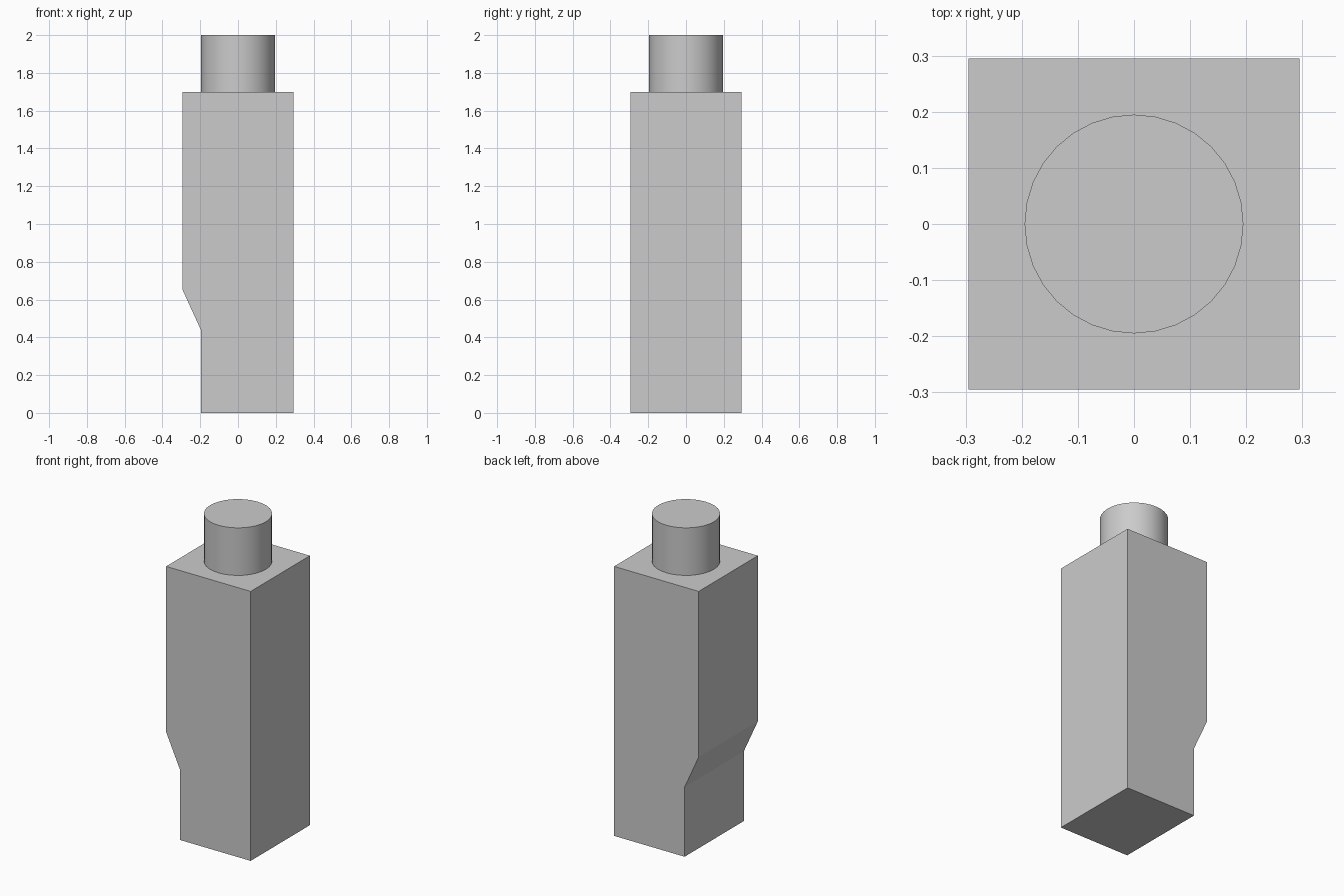
import bpy
import bmesh
from mathutils import Vector

HALF = 0.295          # half width of the square body
SHOULDER = 1.7        # height where the neck starts

cube = bpy.data.objects.get("Cube")
if cube:
    bpy.data.objects.remove(cube, do_unlink=True)

grey = bpy.data.materials.new("light_grey")
grey.use_nodes = True
grey.diffuse_color = (0.6, 0.6, 0.6, 1)
grey.node_tree.nodes["Principled BSDF"].inputs["Base Color"].default_value = (0.6, 0.6, 0.6, 1)


def add_object(name, bm):
    bmesh.ops.recalc_face_normals(bm, faces=bm.faces)
    mesh = bpy.data.meshes.new(name)
    bm.to_mesh(mesh)
    bm.free()
    mesh.materials.append(grey)
    obj = bpy.data.objects.new(name, mesh)
    bpy.context.collection.objects.link(obj)
    return obj


# Square body with a stepped-in foot on the right, extruded front to back
profile = [(HALF, 0), (HALF, SHOULDER), (-HALF, SHOULDER),
           (-HALF, 0.655), (-0.197, 0.44), (-0.197, 0)]
bm = bmesh.new()
face = bm.faces.new([bm.verts.new((x, -HALF, z)) for x, z in profile])
extruded = bmesh.ops.extrude_face_region(bm, geom=[face], use_keep_orig=True)
back = [v for v in extruded["geom"] if isinstance(v, bmesh.types.BMVert)]
bmesh.ops.translate(bm, verts=back, vec=Vector((0, 2 * HALF, 0)))
add_object("body", bm)

# Round neck standing on the body
bm = bmesh.new()
bmesh.ops.create_cone(bm, cap_ends=True, segments=32, radius1=0.195,
                      radius2=0.195, depth=2 - SHOULDER)
bmesh.ops.translate(bm, verts=bm.verts, vec=Vector((0, 0, (2 + SHOULDER) / 2)))
neck = add_object("neck", bm)
bpy.ops.object.select_all(action="DESELECT")
neck.select_set(True)
bpy.context.view_layer.objects.active = neck
bpy.ops.object.shade_smooth_by_angle()
